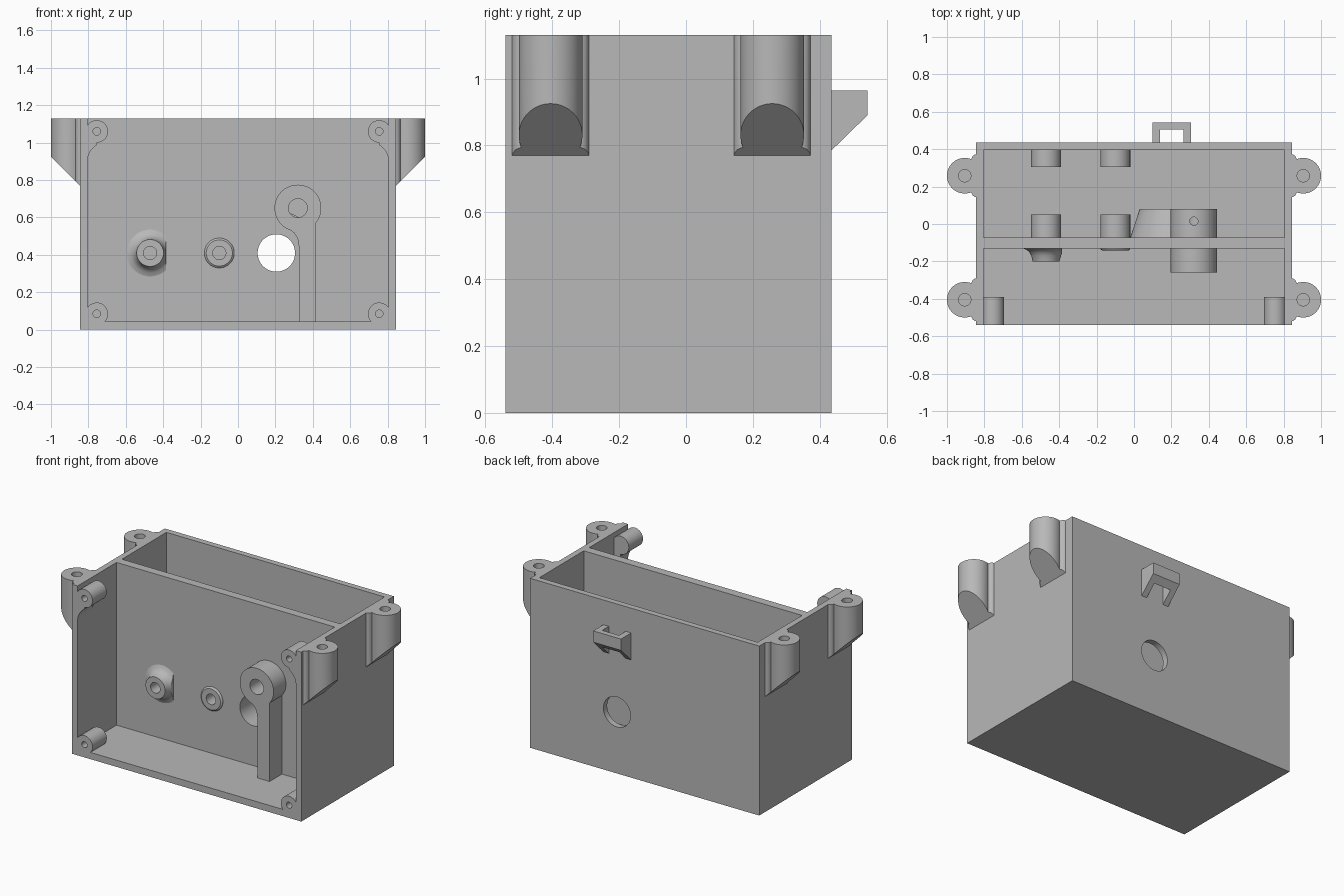
import bpy, bmesh
from math import sin, cos, radians

cube = bpy.data.objects.get("Cube")
if cube:
    bpy.data.objects.remove(cube, do_unlink=True)

grey = bpy.data.materials.new("plain grey")
grey.use_nodes = True
grey.diffuse_color = (0.48, 0.48, 0.48, 1)
grey.node_tree.nodes["Principled BSDF"].inputs["Base Color"].default_value = (0.48, 0.48, 0.48, 1)

W, FRONT, BACK, H = 0.845, -0.54, 0.435, 1.13   # outer case
IN, FLOOR = 0.805, 0.045                        # inner wall and floor
DIV_F, DIV_B, BACK_IN = -0.13, -0.073, 0.395    # divider and rear wall


def loft(name, rings):
    """Skin a stack of equal rings and cap both ends."""
    bm = bmesh.new()
    loops = [[bm.verts.new(p) for p in ring] for ring in rings]
    n = len(loops[0])
    for a, b in zip(loops, loops[1:]):
        for i in range(n):
            j = (i + 1) % n
            bm.faces.new((a[i], a[j], b[j], b[i]))
    bm.faces.new(loops[0])
    bm.faces.new(loops[-1])
    bmesh.ops.recalc_face_normals(bm, faces=bm.faces)
    mesh = bpy.data.meshes.new(name)
    bm.to_mesh(mesh)
    bm.free()
    mesh.materials.append(grey)
    ob = bpy.data.objects.new(name, mesh)
    bpy.context.collection.objects.link(ob)
    return ob


def prism(name, pts, axis, lo, hi):
    place = {"x": lambda u, v, t: (t, u, v),
             "y": lambda u, v, t: (u, t, v),
             "z": lambda u, v, t: (u, v, t)}[axis]
    return loft(name, [[place(u, v, t) for u, v in pts] for t in (lo, hi)])


def arc(u, v, r, start, end, steps=16):
    return [(u + r * cos(radians(start + (end - start) * i / steps)),
             v + r * sin(radians(start + (end - start) * i / steps))) for i in range(steps + 1)]


def circle(u, v, r):
    return arc(u, v, r, 0, 360, 64)[:-1]


def box(name, x0, x1, y0, y1, z0, z1):
    return prism(name, [(x0, y0), (x1, y0), (x1, y1), (x0, y1)], "z", z0, z1)


def turned(name, x, z, profile):
    """Round part about a y axis, from (radius, y) pairs."""
    return loft(name, [[(u, y, v) for u, v in circle(x, z, r)] for r, y in profile])


def cut(ob, *cutters):
    for c in cutters:
        c.hide_render = True
        mod = ob.modifiers.new("cut", "BOOLEAN")
        mod.operation, mod.solver, mod.object = "DIFFERENCE", "EXACT", c
        bpy.context.view_layer.objects.active = ob
        bpy.ops.object.modifier_apply(modifier=mod.name)
        bpy.data.objects.remove(c, do_unlink=True)
    parts.append(ob)


def drill(x, z, r, y0, y1):
    return prism("drill", circle(x, z, r), "y", y0, y1)


parts = []
SOCKET_X, AXIS_Z, SOCKET_BORE = (-0.47, -0.10), 0.41, 0.035
HOLE_X, HOLE_R = 0.205, 0.10
BUSH_X, BUSH_Z, BUSH_R, BUSH_BORE = 0.32, 0.65, 0.125, 0.05

# Case: open rear pocket, front bay open to front and top, drilled walls
cut(box("case", -W, W, FRONT, BACK, 0, H),
    box("rear pocket", -IN, IN, DIV_B, BACK_IN, FLOOR, 2),
    box("front bay", -IN, IN, -1, DIV_F, FLOOR, 2),
    drill(HOLE_X, AXIS_Z, HOLE_R, -0.3, 0.7),
    drill(BUSH_X, BUSH_Z, BUSH_BORE, -0.3, 0.2),
    *[drill(x, AXIS_Z, SOCKET_BORE, -0.3, 0.2) for x in SOCKET_X])

# Side screw lugs with sloped undersides
for side, s in (("left", 1), ("right", -1)):
    for place, y in (("front", -0.405), ("rear", 0.258)):
        flare = [(W, 0.115), (0.855, 0.111), (0.863, 0.104), (0.867, 0.095)]
        plan = [(u, -v) for u, v in flare] + arc(0.905, 0, 0.095, -112, 112, 40) + flare[::-1]
        slope = [(0.8, 0.725), (1.1, 1.025), (1.1, 0.5), (0.8, 0.5)]
        cut(prism(f"{side}_{place}_lug", [(s * u, y + v) for u, v in plan], "z", 0.7, H),
            prism("slope", [(s * u, v) for u, v in slope], "y", y - 0.2, y + 0.2),
            prism("screw hole", circle(s * 0.905, y, 0.033), "z", 0.9, 1.3))

# Front corner screw posts, the upper pair blended down into the wall
for side, s in (("left", 1), ("right", -1)):
    low = [(-IN, FLOOR)] + arc(-0.755, 0.085, 0.06, -42, 146, 32)
    high = arc(-0.705, 0.9, 0.1, 180, 120) + arc(-0.755, 1.06, 0.06, -90, 146, 40)
    for place, shape, z in (("lower", low, 0.085), ("upper", high, 1.06)):
        cut(prism(f"{side}_{place}_corner_post", [(-s * u, v) for u, v in shape], "y", FRONT, -0.39),
            drill(s * 0.755, z, 0.02, -0.6, -0.42))

# Shaft sockets through the divider, with matching cups on the rear wall
flared = [(0.125, DIV_F), (0.105, -0.138), (0.09, -0.15), (0.079, -0.17), (0.072, -0.2)]
cut(turned("flared_socket", SOCKET_X[0], AXIS_Z, flared),
    box("flat side", -0.385, -0.3, -0.3, 0, 0.2, 0.6),
    drill(SOCKET_X[0], AXIS_Z, SOCKET_BORE, -0.3, 0.1))
cut(turned("short_socket", SOCKET_X[1], AXIS_Z, [(0.08, DIV_F), (0.078, -0.136), (0.07, -0.142)]),
    drill(SOCKET_X[1], AXIS_Z, SOCKET_BORE, -0.3, 0.1))
for label, x in zip(("outer", "inner"), SOCKET_X):
    cut(turned(f"{label}_divider_socket", x, AXIS_Z, [(0.08, DIV_B), (0.08, 0.05)]),
        drill(x, AXIS_Z, SOCKET_BORE, -0.3, 0.1))
    cut(turned(f"{label}_rear_socket", x, AXIS_Z, [(0.08, 0.305), (0.08, BACK_IN)]),
        drill(x, AXIS_Z, SOCKET_BORE, 0.2, 0.385))

# Tapered collar around the large opening
cut(turned("tapered_collar", HOLE_X, AXIS_Z, [(0.225, DIV_B), (0.175, 0.08)]),
    drill(HOLE_X, AXIS_Z, HOLE_R, -0.3, 0.2))

# Large bushing through the divider, with a set screw hole on top
cut(turned("bushing", BUSH_X, BUSH_Z, [(BUSH_R, -0.26), (BUSH_R, 0.08)]),
    drill(BUSH_X, BUSH_Z, BUSH_BORE, -0.3, 0.2),
    prism("set screw hole", circle(BUSH_X, 0.015, 0.022), "z", BUSH_Z, 1))

# Support post blended into the bushing
cut(prism("bushing_post", [(0.325, FLOOR), (0.415, FLOOR), (0.415, 0.575), (0.33, 0.575), (0.27, 0.54),
                           (0.3, 0.517), (0.318, 0.49), (0.325, 0.45)], "y", -0.26, DIV_F))

# Rear loop with a sloped underside
cut(prism("rear_loop", [(BACK, 0.785), (0.5425, 0.89), (0.5425, 0.965), (BACK, 0.965)], "x", 0.1, 0.305),
    box("slot", 0.14, 0.265, 0.4, 0.505, 0.7, 1.1))

bpy.ops.object.select_all(action="DESELECT")
for ob in parts:
    ob.select_set(True)
bpy.context.view_layer.objects.active = parts[0]
bpy.ops.object.shade_smooth_by_angle(angle=radians(25))
